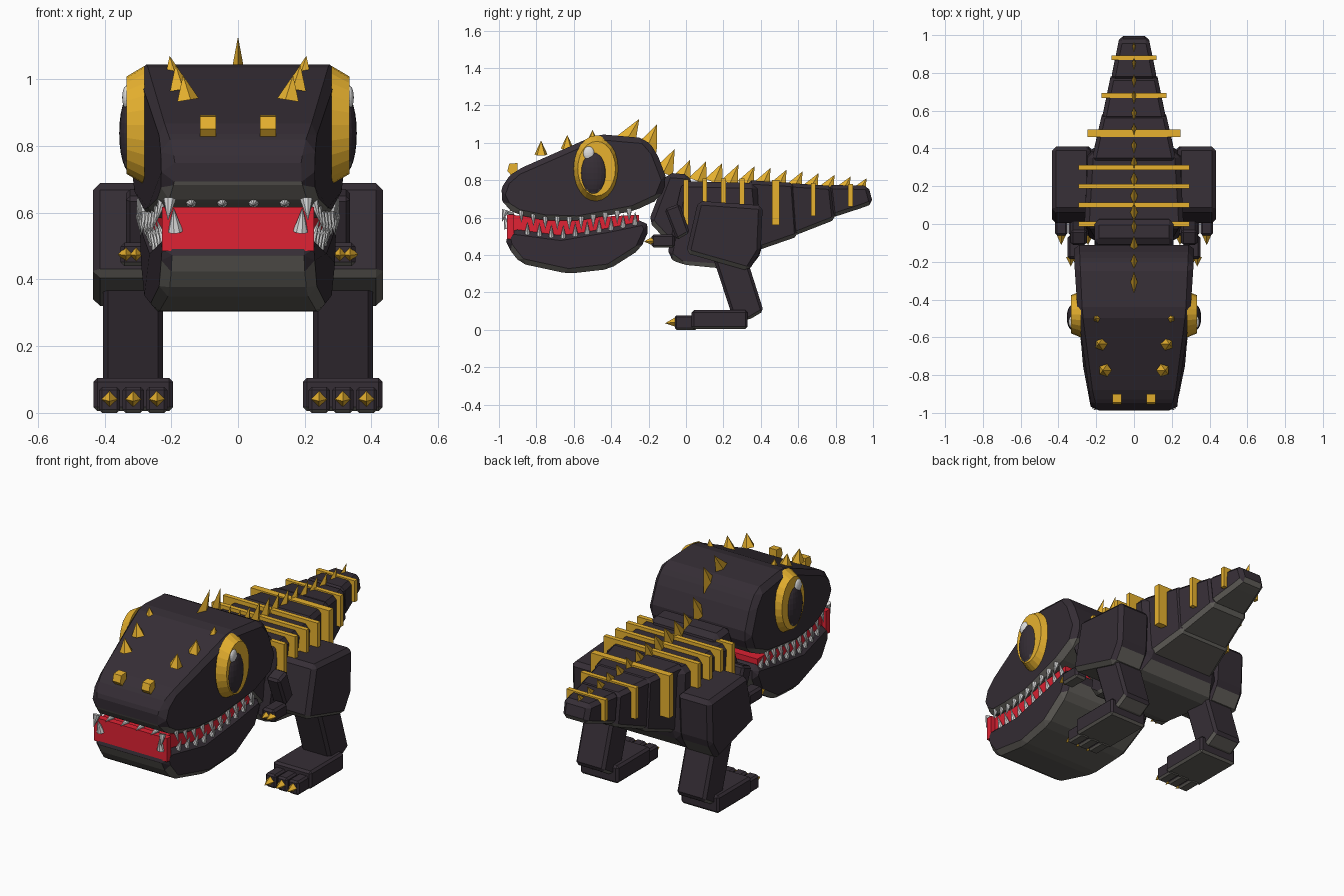
import bpy
import bmesh
from mathutils import Matrix, Vector

if "Cube" in bpy.data.objects:
    bpy.data.objects.remove(bpy.data.objects["Cube"])


def material(name, rgb):
    m = bpy.data.materials.new(name)
    m.use_nodes = True
    m.diffuse_color = (*rgb, 1)
    m.node_tree.nodes["Principled BSDF"].inputs["Base Color"].default_value = (*rgb, 1)
    return m


HIDE = material("dark purple hide", (0.036, 0.027, 0.036))
BELLY = material("warm grey belly", (0.125, 0.118, 0.106))
GOLD = material("gold", (0.85, 0.47, 0.03))
RED = material("mouth red", (0.74, 0.016, 0.033))
TOOTH = material("tooth white", (0.74, 0.74, 0.74))


def finish(bm, name, mat):
    """Make the object; downward faces of hide parts take the belly colour."""
    bmesh.ops.recalc_face_normals(bm, faces=bm.faces)
    if mat == HIDE:
        for f in bm.faces:
            f.normal_update()
            f.material_index = int(f.normal.z < -0.4)
    mesh = bpy.data.meshes.new(name)
    bm.to_mesh(mesh)
    bm.free()
    mesh.materials.append(mat)
    if mat == HIDE:
        mesh.materials.append(BELLY)
    ob = bpy.data.objects.new(name, mesh)
    bpy.context.collection.objects.link(ob)


def interp(table, y):
    """Piecewise linear lookup."""
    if y <= table[0][0]:
        return table[0][1]
    for (a, u), (b, v) in zip(table, table[1:]):
        if y <= b:
            return u + (v - u) * (y - a) / (b - a)
    return table[-1][1]


def prism(name, mat, profile, left, right=None, bevel=0.0):
    """Side profile (y, z) spanned across x; left/right are numbers or width tables over y."""
    def at(w, y):
        return interp(w, y) if isinstance(w, list) else w
    bm = bmesh.new()
    a = [bm.verts.new((at(left, y), y, z)) for y, z in profile]
    b = [bm.verts.new((-at(left, y) if right is None else right, y, z)) for y, z in profile]
    bm.faces.new(a)
    bm.faces.new(b[::-1])
    for i in range(len(a)):
        j = (i + 1) % len(a)
        bm.faces.new((a[i], b[i], b[j], a[j]))
    bmesh.ops.recalc_face_normals(bm, faces=bm.faces)
    if bevel:
        bmesh.ops.bevel(bm, geom=bm.edges[:], offset=bevel, segments=1,
                        affect='EDGES', clamp_overlap=True)
    finish(bm, name, mat)


def box(name, mat, x, y, z, bevel=0.0):
    rect = [(y[0], z[0]), (y[1], z[0]), (y[1], z[1]), (y[0], z[1])]
    prism(name, mat, rect, x[1], x[0], bevel)


def spike(name, mat, base, tip, radius, sides=4, thin=1.0):
    base, tip = Vector(base), Vector(tip)
    d = tip - base
    rot = d.to_track_quat('Z', 'Y').to_matrix().to_4x4()
    m = Matrix.Translation((base + tip) / 2) @ rot @ Matrix.Diagonal((thin, 1, 1, 1))
    bm = bmesh.new()
    bmesh.ops.create_cone(bm, cap_ends=True, segments=sides, radius1=radius,
                          radius2=0, depth=d.length, matrix=m)
    finish(bm, name, mat)


def eye_disc(name, mat, s, inner, outer, y, z, ry, rz):
    """Oval disc facing sideways, with a sloped rim."""
    m = (Matrix.Translation((s * (inner + outer) / 2, y, z)) @ Matrix.Diagonal((1, ry, rz, 1))
         @ Matrix.Rotation(s * 1.570796, 4, 'Y'))
    bm = bmesh.new()
    bmesh.ops.create_cone(bm, cap_ends=True, segments=24, radius1=1, radius2=0.82,
                          depth=outer - inner, matrix=m)
    finish(bm, name, mat)


def ellipsoid(name, mat, centre, size):
    bm = bmesh.new()
    m = Matrix.Translation(centre) @ Matrix.Diagonal((*size, 1))
    bmesh.ops.create_uvsphere(bm, u_segments=20, v_segments=12, radius=1, matrix=m)
    finish(bm, name, mat)


# Head, lower jaw and mouth
head_w = [(-0.99, 0.215), (-0.95, 0.24), (-0.55, 0.30), (-0.1, 0.32)]
jaw_w = [(-0.96, 0.225), (-0.6, 0.27), (-0.2, 0.295)]
mouth_w = [(-0.94, 0.20), (-0.6, 0.245), (-0.25, 0.27)]
prism("upper_head", HIDE, [(-0.995, 0.72), (-0.97, 0.80), (-0.905, 0.855), (-0.47, 1.047),
      (-0.22, 1.025), (-0.16, 0.955), (-0.1, 0.80), (-0.14, 0.70), (-0.28, 0.635),
      (-0.58, 0.583), (-0.755, 0.585), (-0.9, 0.615), (-0.965, 0.655)], head_w, bevel=0.03)
prism("lower_jaw", HIDE, [(-0.968, 0.50), (-0.955, 0.445), (-0.885, 0.355), (-0.63, 0.30),
      (-0.41, 0.325), (-0.245, 0.43), (-0.195, 0.54), (-0.22, 0.59), (-0.41, 0.55),
      (-0.67, 0.505), (-0.93, 0.54)], jaw_w, bevel=0.028)
prism("mouth", RED, [(-0.94, 0.615), (-0.75, 0.60), (-0.55, 0.60), (-0.25, 0.615),
      (-0.25, 0.58), (-0.55, 0.50), (-0.75, 0.485), (-0.93, 0.52)], mouth_w)
box("mouth_front", RED, (-0.228, 0.228), (-0.957, -0.92), (0.485, 0.617))

# Neck, torso and tail
prism("neck", HIDE, [(-0.2, 0.58), (-0.1, 0.84), (0.02, 0.83), (0.06, 0.6),
      (0.0, 0.42), (-0.07, 0.44)], 0.21, bevel=0.025)
prism("torso", HIDE, [(-0.02, 0.795), (0.38, 0.785), (0.41, 0.42), (0.33, 0.315),
      (-0.03, 0.35), (-0.1, 0.39), (-0.06, 0.62)],
      [(-0.1, 0.22), (0, 0.28), (0.33, 0.28), (0.4, 0.23)], bevel=0.03)
prism("tail_base", HIDE, [(0.33, 0.80), (0.58, 0.785), (0.60, 0.50), (0.34, 0.41)],
      [(0.36, 0.225), (0.6, 0.165)], bevel=0.02)
prism("tail_middle", HIDE, [(0.55, 0.785), (0.78, 0.77), (0.80, 0.59), (0.57, 0.50)],
      [(0.56, 0.17), (0.8, 0.12)], bevel=0.02)
prism("tail_tip", HIDE, [(0.76, 0.775), (0.975, 0.77), (1.0, 0.675), (0.95, 0.655),
      (0.78, 0.60)], [(0.77, 0.122), (1.0, 0.075)], bevel=0.02)

# Gold bands: y, half width, bottom, top
for y, w, low, high in ((0, 0.295, 0.56, 0.805), (0.1, 0.295, 0.56, 0.81),
                        (0.2, 0.295, 0.56, 0.81), (0.3, 0.295, 0.56, 0.81),
                        (0.48, 0.245, 0.56, 0.80), (0.68, 0.172, 0.61, 0.785),
                        (0.88, 0.12, 0.66, 0.78)):
    t = 0.019 if y == 0.48 else 0.013
    box("gold_band", GOLD, (-w, w), (y - t, y + t), (low, high))

# Spines along the back
for base, tip, r in (((-0.32, 1.01), (-0.25, 1.128), 0.055), ((-0.21, 0.97), (-0.155, 1.1), 0.058),
                     ((-0.12, 0.84), (-0.06, 0.967), 0.055)):
    spike("back_spine", GOLD, (0, *base), (0, *tip), r, thin=0.4)
for i in range(12):
    y, z = 0.022 + 0.0858 * i, 0.91 - 0.009 * i
    spike("back_spine", GOLD, (0, y - 0.045, z - 0.11 + 0.003 * i), (0, y, z),
          0.052 - 0.001 * i, thin=0.4)

# Front teeth
for x in (-0.14, -0.047, 0.047, 0.14):
    spike("front_tooth", TOOTH, (x, -0.92, 0.63), (x, -0.98, 0.622), 0.016, 8)

lip = [(-0.95, 0.645), (-0.755, 0.59), (-0.58, 0.583), (-0.28, 0.635)]
gum = [(-0.93, 0.535), (-0.67, 0.505), (-0.41, 0.55), (-0.22, 0.59)]

for s, side in ((1, "left"), (-1, "right")):
    # Eye with pupil and glint
    eye_disc(side + "_eye", GOLD, s, 0.28, 0.334, -0.478, 0.862, 0.123, 0.178)
    ellipsoid(side + "_pupil", HIDE, (s * 0.32, -0.495, 0.838), (0.036, 0.072, 0.12))
    ellipsoid(side + "_eye_glint", TOOTH, (s * 0.333, -0.52, 0.945), (0.014, 0.03, 0.036))

    # Nostril and brow spikes
    prism(side + "_nostril", GOLD, [(-0.955, 0.85), (-0.945, 0.888), (-0.90, 0.892),
          (-0.90, 0.83), (-0.93, 0.82)], s * 0.09 + 0.024, s * 0.09 - 0.024)
    for x, y, z in ((0.205, -0.5, 1.07), (0.187, -0.635, 1.043), (0.165, -0.775, 1.012)):
        spike(side + "_brow_spike", GOLD, (s * (x - 0.012), y, z - 0.075),
              (s * x, y, z), 0.036, 5)

    # Corner fangs and side teeth
    spike(side + "_upper_fang", TOOTH, (s * 0.205, -0.965, 0.64), (s * 0.21, -0.985, 0.575), 0.02, 8)
    spike(side + "_lower_fang", TOOTH, (s * 0.188, -0.95, 0.545), (s * 0.193, -0.975, 0.615), 0.024, 8)
    for i in range(10):
        y = -0.88 + 0.064 * i
        z, w = interp(lip, y), interp(head_w, y)
        spike(side + "_upper_tooth", TOOTH, (s * (w - 0.025), y, z + 0.015),
              (s * (w - 0.005), y, z - 0.055), 0.016, 8)
        y += 0.032
        z, w = interp(gum, y), interp(jaw_w, y)
        spike(side + "_lower_tooth", TOOTH, (s * (w - 0.02), y, z - 0.015),
              (s * (w + 0.005), y, z + 0.055), 0.016, 8)

    # Small arm with two claws
    prism(side + "_upper_arm", HIDE, [(-0.115, 0.645), (-0.035, 0.675), (0.02, 0.52),
          (-0.05, 0.48)], s * 0.335, s * 0.25, 0.012)
    box(side + "_forearm", HIDE, sorted((s * 0.275, s * 0.352)), (-0.185, -0.06), (0.44, 0.51), 0.012)
    for x in (0.305, 0.335):
        spike(side + "_hand_claw", GOLD, (s * x, -0.175, 0.475), (s * x, -0.225, 0.472), 0.025)

    # Hind leg
    prism(side + "_thigh", HIDE, [(0.065, 0.69), (0.41, 0.665), (0.40, 0.42), (0.335, 0.315),
          (0.0, 0.41)], s * 0.435, s * 0.23, 0.022)
    prism(side + "_shin", HIDE, [(0.14, 0.40), (0.32, 0.40), (0.415, 0.10), (0.33, 0.05),
          (0.245, 0.08)], s * 0.405, s * 0.225, 0.015)
    box(side + "_foot", HIDE, sorted((s * 0.195, s * 0.433)), (0.03, 0.33), (0.005, 0.105), 0.012)
    for x in (0.243, 0.314, 0.385):
        box(side + "_toe", HIDE, (s * x - 0.032, s * x + 0.032), (-0.06, 0.06), (0.0, 0.078), 0.01)
        spike(side + "_toe_claw", GOLD, (s * x, -0.05, 0.042), (s * x, -0.112, 0.035), 0.028)
